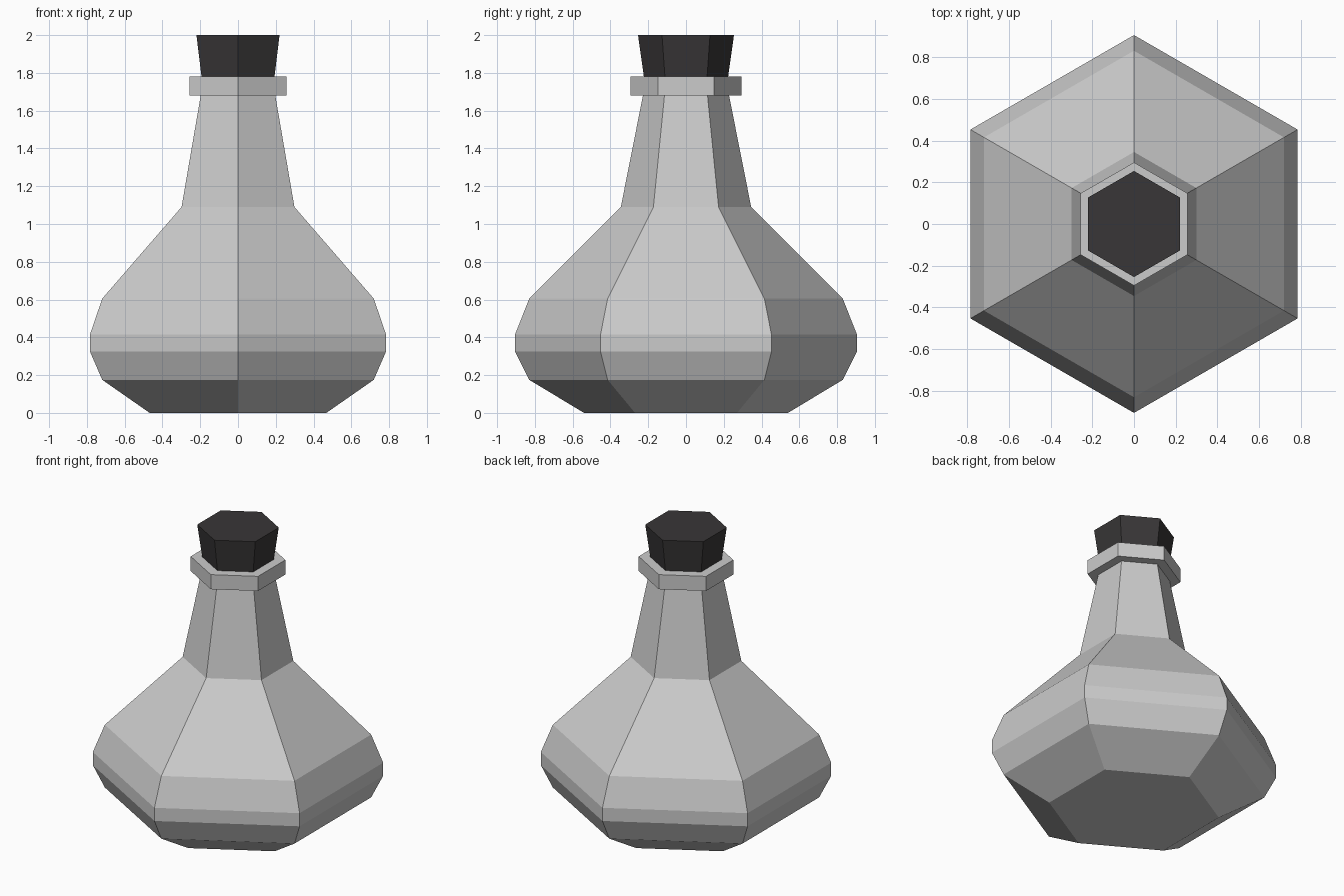
import bpy, bmesh, math

if "Cube" in bpy.data.objects:
    bpy.data.objects.remove(bpy.data.objects["Cube"])

SIDES = 6


def lathe(name, profile):
    """Stack hexagonal rings (corner radius, height) into a closed flat-shaded solid."""
    bm = bmesh.new()
    rings = []
    for r, z in profile:
        ring = []
        for i in range(SIDES):
            a = math.pi / 2 + 2 * math.pi * i / SIDES  # corners on the y axis
            ring.append(bm.verts.new((r * math.cos(a), r * math.sin(a), z)))
        rings.append(ring)
    for low, high in zip(rings, rings[1:]):
        for i in range(SIDES):
            j = (i + 1) % SIDES
            bm.faces.new((low[i], low[j], high[j], high[i]))
    bm.faces.new(rings[0][::-1])
    bm.faces.new(rings[-1])
    bmesh.ops.recalc_face_normals(bm, faces=bm.faces)
    mesh = bpy.data.meshes.new(name)
    bm.to_mesh(mesh)
    bm.free()
    obj = bpy.data.objects.new(name, mesh)
    bpy.context.collection.objects.link(obj)
    return obj


# Bottle: rounded belly, sloping shoulder, tapered neck and rim collar
lathe("bottle", [
    (0.54, 0.0), (0.83, 0.175), (0.905, 0.325), (0.905, 0.415), (0.83, 0.605),
    (0.345, 1.09), (0.228, 1.68), (0.295, 1.68), (0.295, 1.78),
])

# Stopper: dark plug widening towards the top
stopper = lathe("stopper", [(0.223, 1.78), (0.254, 2.0)])
dark = bpy.data.materials.new("dark_stopper")
dark.diffuse_color = (0.04, 0.037, 0.038, 1)
dark.use_nodes = True
dark.node_tree.nodes["Principled BSDF"].inputs["Base Color"].default_value = dark.diffuse_color
stopper.data.materials.append(dark)
